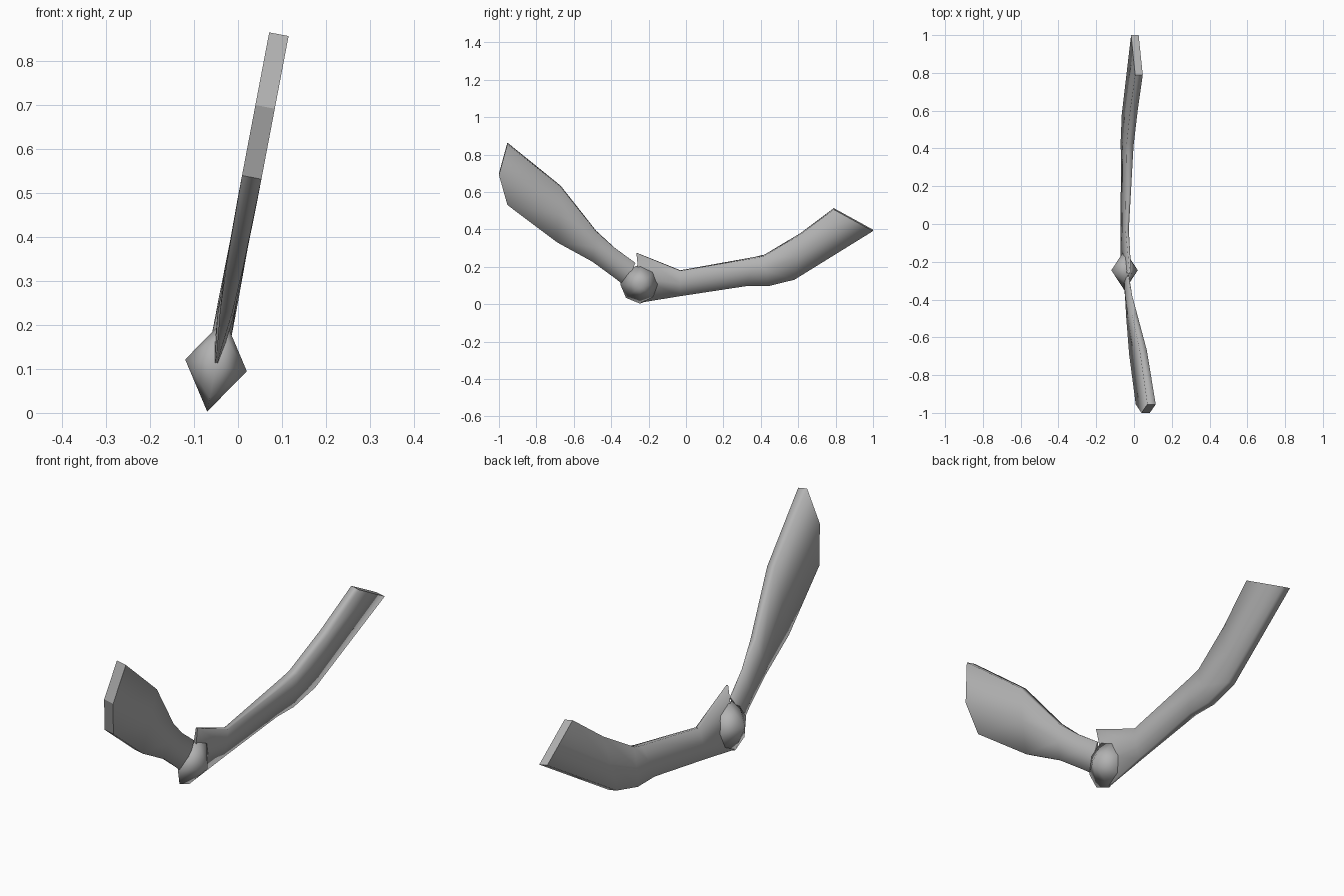
import bpy, bmesh
from math import cos, sin, tau
from mathutils import Vector

cube = bpy.data.objects.get("Cube")
if cube:
    bpy.data.objects.remove(cube, do_unlink=True)

grey = bpy.data.materials.new("plain grey")
grey.use_nodes = True
colour = (0.45, 0.45, 0.45, 1)
grey.diffuse_color = colour
grey.node_tree.nodes["Principled BSDF"].inputs["Base Color"].default_value = colour

LEAN = 0.19                       # everything lies in one leaning plane
HUB = Vector((-0.05, -0.245, 0.108))


def place(u, y, z):
    """Point u off the leaning plane, seen at y, z from the side."""
    return (HUB.x + LEAN * (z - HUB.z) + u, y, z - LEAN * u)


def finish(name, bm):
    bmesh.ops.recalc_face_normals(bm, faces=bm.faces)
    for face in bm.faces:
        face.smooth = True
    mesh = bpy.data.meshes.new(name)
    bm.to_mesh(mesh)
    bm.free()
    mesh.materials.append(grey)
    obj = bpy.data.objects.new(name, mesh)
    bpy.context.collection.objects.link(obj)


def limb(name, sections, bulge=0):
    """Loft six-sided sections: top y, z, bottom y, z, edge and middle half widths.
    The last section is capped, its middle pushed outwards by bulge."""
    bm = bmesh.new()
    rings = []
    for i, (ty, tz, by, bz, edge, mid) in enumerate(sections):
        push = bulge if i == len(sections) - 1 else 0
        my, mz = (ty + by) / 2 + push, (tz + bz) / 2 - abs(push) * 0.5 * (push < 0) + 0.02 * (push < 0)
        pts = [(edge, ty, tz), (mid, my, mz), (edge, by, bz),
               (-edge, by, bz), (-mid, my, mz), (-edge, ty, tz)]
        rings.append([bm.verts.new(place(*p)) for p in pts])
    for a, b in zip(rings, rings[1:]):
        for k in range(6):
            n = (k + 1) % 6
            bm.faces.new((a[k], a[n], b[n], b[k]))
    # two quads close each end, with a crisp rim
    for r in (rings[0], rings[-1]):
        for quad in ((r[0], r[1], r[4], r[5]), (r[1], r[2], r[3], r[4])):
            for edge in bm.faces.new(quad).edges:
                edge.smooth = False
    finish(name, bm)


# Flat paddle reaching up to the front
limb("front_paddle", [
    (-0.27, 0.22, -0.33, 0.10, 0.002, 0.012),
    (-0.38, 0.30, -0.38, 0.14, 0.004, 0.018),
    (-0.48, 0.39, -0.50, 0.23, 0.014, 0.020),
    (-0.67, 0.63, -0.69, 0.335, 0.019, 0.022),
    (-0.955, 0.86, -0.955, 0.535, 0.022, 0.022)], bulge=-0.045)

# Bent arm running to the back
limb("back_arm", [
    (-0.265, 0.275, -0.24, 0.01, 0.004, 0.008),
    (-0.03, 0.18, -0.03, 0.045, 0.009, 0.014),
    (0.37, 0.25, 0.32, 0.10, 0.018, 0.022),
    (0.42, 0.262, 0.44, 0.10, 0.019, 0.022),
    (0.61, 0.375, 0.58, 0.135, 0.020, 0.022),
    (0.79, 0.51, 1.0, 0.395, 0.020, 0.020)])

# Double cone hub between them
bm = bmesh.new()
rim = [bm.verts.new(place(0, HUB.y + 0.107 * cos(k * tau / 8), HUB.z + 0.105 * sin(k * tau / 8)))
       for k in range(8)]
for side in (-0.07, 0.07):
    tip = bm.verts.new(place(side, HUB.y, HUB.z))
    for k in range(8):
        bm.faces.new((rim[k], rim[(k + 1) % 8], tip))
finish("hub", bm)
